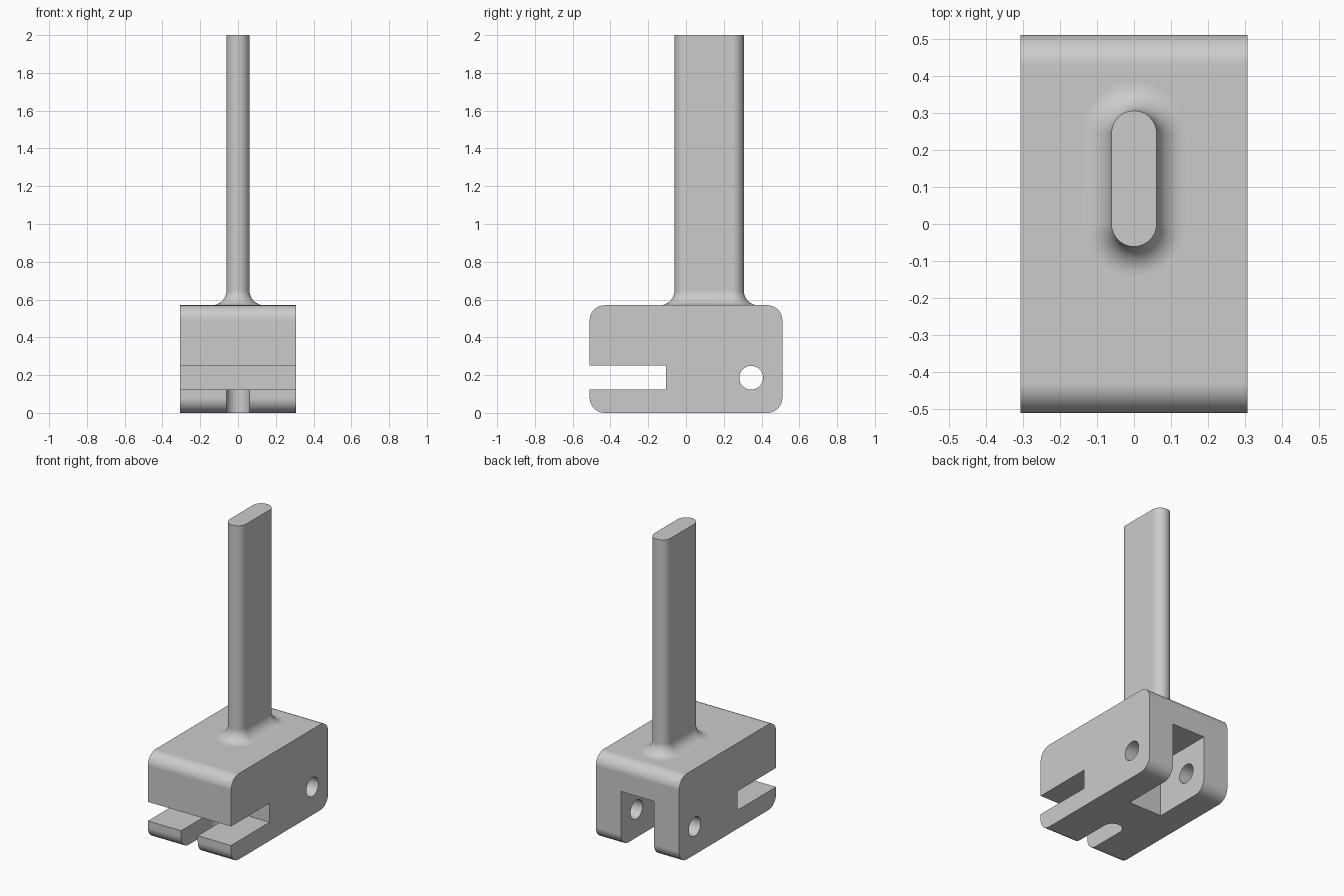
import bpy, bmesh, math
from mathutils import Vector

cube = bpy.data.objects.get("Cube")
if cube:
    bpy.data.objects.remove(cube, do_unlink=True)

U = 0.061            # basic module: stem radius, hole radius, half the jaw gap
HX, HY, TOP = 0.306, 0.51, 0.57
EDGE_R = 0.08

steel = bpy.data.materials.new("plain grey")
steel.use_nodes = True
GREY = (0.6, 0.6, 0.6, 1)
steel.diffuse_color = GREY
steel.node_tree.nodes["Principled BSDF"].inputs["Base Color"].default_value = GREY


def arc(cx, cy, r, a0, a1, n):
    return [(cx + r * math.cos(math.radians(a0 + (a1 - a0) * i / n)),
             cy + r * math.sin(math.radians(a0 + (a1 - a0) * i / n)))
            for i in range(n + 1)]


def stadium(r, y0, y1, n=20):
    """Closed slot outline along y with round ends."""
    return arc(0, y1, r, 0, 180, n) + arc(0, y0, r, 180, 360, n)


def loft(name, rings):
    """Capped solid through rings of equal length."""
    bm = bmesh.new()
    loops = [[bm.verts.new(p) for p in ring] for ring in rings]
    n = len(loops[0])
    for a, b in zip(loops, loops[1:]):
        for i in range(n):
            j = (i + 1) % n
            bm.faces.new((a[i], a[j], b[j], b[i]))
    bm.faces.new(loops[0][::-1])
    bm.faces.new(loops[-1])
    bmesh.ops.recalc_face_normals(bm, faces=bm.faces)
    mesh = bpy.data.meshes.new(name)
    bm.to_mesh(mesh)
    bm.free()
    obj = bpy.data.objects.new(name, mesh)
    bpy.context.collection.objects.link(obj)
    mesh.materials.append(steel)
    return obj


def extrude_x(name, profile, half):
    return loft(name, [[(x, y, z) for y, z in profile] for x in (-half, half)])


def extrude_z(name, profile, z0, z1):
    return loft(name, [[(x, y, z) for x, y in profile] for z in (z0, z1)])


def activate(obj):
    bpy.ops.object.select_all(action='DESELECT')
    obj.select_set(True)
    bpy.context.view_layer.objects.active = obj


def cut(obj, cutter):
    mod = obj.modifiers.new("cut", 'BOOLEAN')
    mod.operation, mod.solver, mod.object = 'DIFFERENCE', 'EXACT', cutter
    activate(obj)
    bpy.ops.object.modifier_apply(modifier=mod.name)
    bpy.data.objects.remove(cutter, do_unlink=True)


def smooth(obj):
    activate(obj)
    bpy.ops.object.shade_smooth_by_angle(angle=math.radians(30))
    mod = obj.modifiers.new("even shading", 'WEIGHTED_NORMAL')
    mod.keep_sharp = True


# Block: rounded side profile with the open jaw at the front
y, z, r = HY - EDGE_R, TOP - EDGE_R, EDGE_R
profile = (arc(y, EDGE_R, r, -90, 0, 12) + arc(y, z, r, 0, 90, 12)
           + arc(-y, z, r, 90, 180, 12)
           + [(-HY, 0.25), (-0.105, 0.25), (-0.105, 0.123), (-HY, 0.123)]
           + arc(-y, EDGE_R, r, 180, 270, 12))
block = extrude_x("block", profile, HX)

# Rear fork opening
cut(block, extrude_z("fork_cutter",
                     [(-0.122, 0.105), (0.122, 0.105), (0.122, 0.7), (-0.122, 0.7)],
                     -0.1, 0.368))
# Round-ended slot in the lower jaw
cut(block, extrude_z("jaw_slot_cutter", stadium(U, -0.7, -0.204), -0.1, 0.19))
# Cross pin hole through both fork arms
cut(block, extrude_x("pin_hole_cutter", arc(0.345, 0.186, 0.063, 0, 352.5, 47), 0.5))
smooth(block)

# Stem: flat bar with round edges and a flared fillet at its foot
FILLET = 0.077
levels = [(U + FILLET, TOP - 0.01)]
for i in range(13):
    a = math.radians(90 * i / 12)
    levels.append((U + FILLET * (1 - math.sin(a)), TOP + FILLET * (1 - math.cos(a))))
levels.append((U, 2.0))
stem = loft("stem", [[(px, py, h) for px, py in stadium(rad, 0.0, 0.245)]
                     for rad, h in levels])
smooth(stem)
